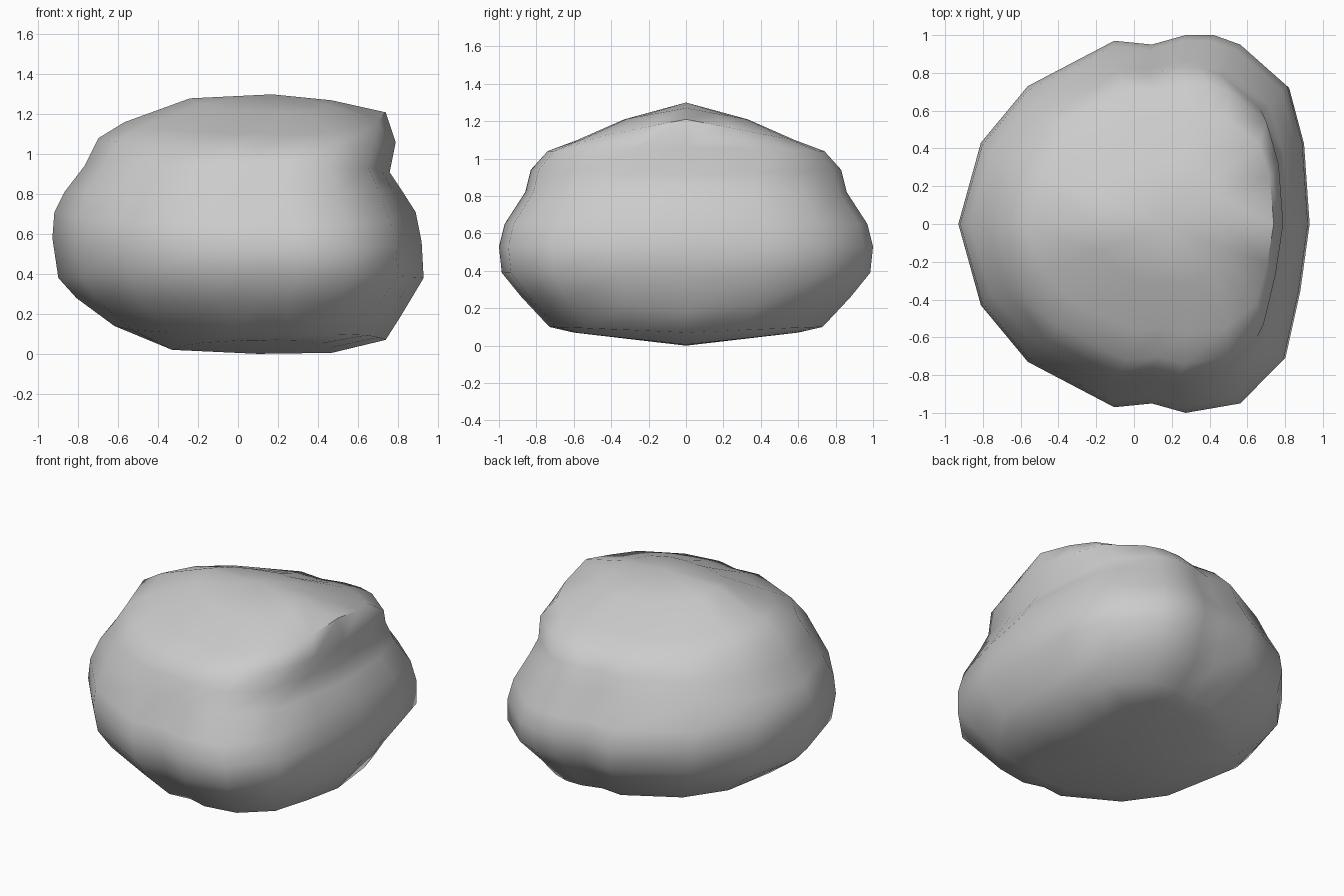
import bpy, bmesh, math

if "Cube" in bpy.data.objects:
    bpy.data.objects.remove(bpy.data.objects["Cube"])

# Plan outline of the boulder at its widest level
OUTLINE = [(-.93, 0), (-.81, -.43), (-.56, -.73), (-.1, -.97), (.1, -.95),
           (.28, -1), (.57, -.95), (.80, -.72), (.88, -.36), (.93, 0),
           (.90, .43), (.82, .73), (.57, .95), (.43, 1), (.28, 1),
           (.1, .95), (-.1, .97), (-.56, .73), (-.81, .43)]

# Levels: x min, x max, half depth, z at left end, z at right end, z at sides
LEVELS = [(-.33, .47, .60, .02, .005, .07),
          (-.62, .74, .73, .14, .07, .10),
          (-.81, .81, .88, .28, .18, .26),
          (-.90, .93, .985, .38, .38, .39),
          (-.93, .92, 1.0, .58, .56, .53),
          (-.92, .89, .97, .71, .71, .65),
          (-.87, .82, .86, .81, .82, .82),
          (-.77, .76, .83, .94, .91, .94),
          (-.70, .79, .74, 1.08, 1.06, 1.04),
          (-.57, .74, .58, 1.16, 1.21, 1.10),
          (-.24, .47, .33, 1.28, 1.27, 1.21)]

bm = bmesh.new()


def ring(x0, x1, depth, z_left, z_right, z_side):
    verts = []
    for x, y in OUTLINE:
        t = (x + .93) / 1.86
        end = z_left + (z_right - z_left) * t
        z = end + (z_side - end) * abs(y)
        verts.append(bm.verts.new((x0 + (x1 - x0) * t, y * depth, z)))
    return verts


# Loft the levels and close with low centre points
rings = [ring(*level) for level in LEVELS]
n = len(OUTLINE)
for low, high in zip(rings, rings[1:]):
    for i in range(n):
        j = (i + 1) % n
        bm.faces.new((low[i], low[j], high[j], high[i]))
bottom = bm.verts.new((.1, 0, 0))
top = bm.verts.new((.17, 0, 1.30))
for i in range(n):
    j = (i + 1) % n
    bm.faces.new((bottom, rings[0][j], rings[0][i]))
    bm.faces.new((top, rings[-1][i], rings[-1][j]))
bmesh.ops.recalc_face_normals(bm, faces=bm.faces)

mesh = bpy.data.meshes.new("boulder")
bm.to_mesh(mesh)
bm.free()
boulder = bpy.data.objects.new("boulder", mesh)
bpy.context.collection.objects.link(boulder)
bpy.context.view_layer.objects.active = boulder
boulder.select_set(True)
bpy.ops.object.shade_smooth_by_angle(angle=math.radians(50))
